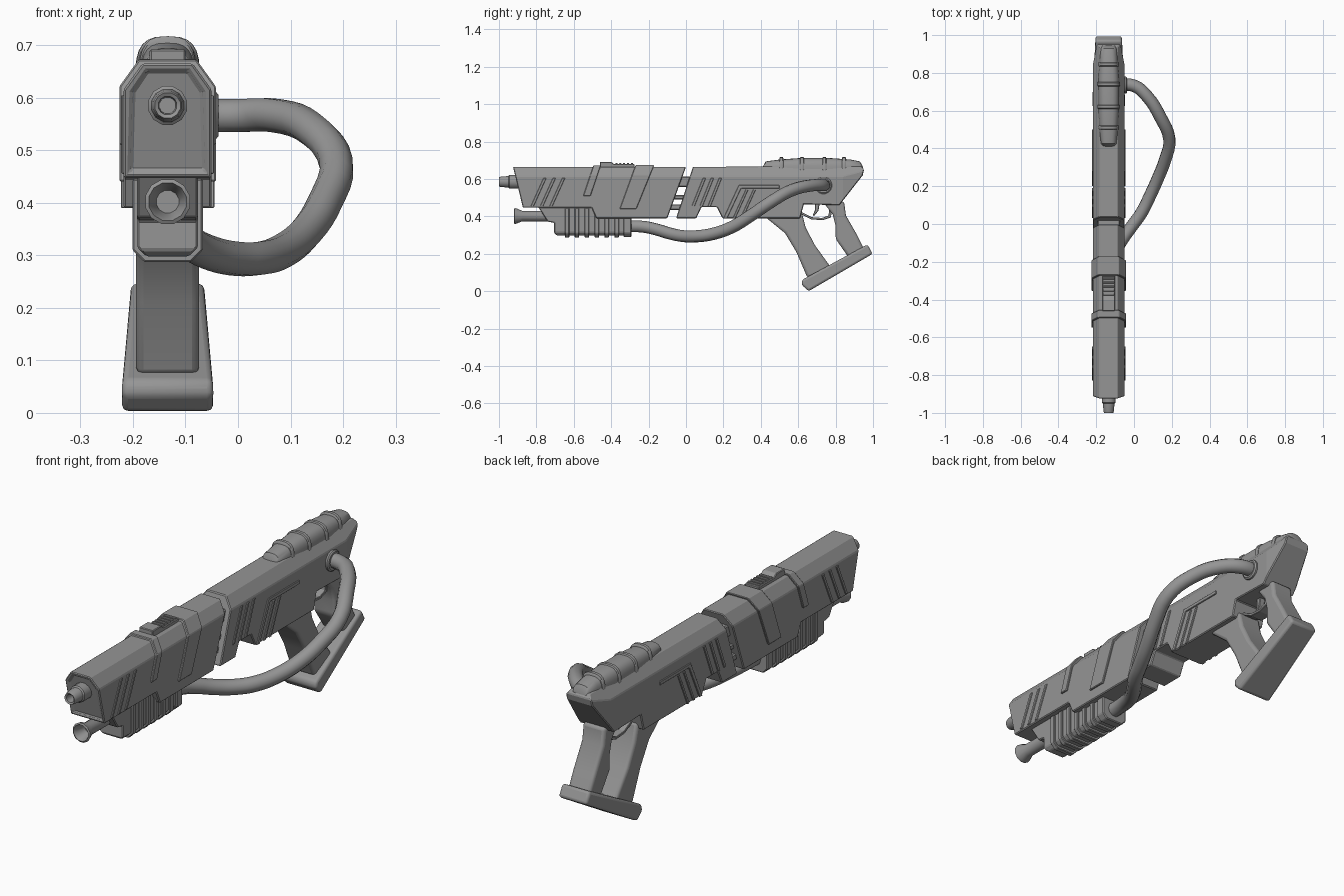
import bpy, bmesh, math
from mathutils import Vector

CX = -0.134          # centre plane of the body
cube = bpy.data.objects.get("Cube")
if cube:
    bpy.data.objects.remove(cube)

grey = bpy.data.materials.new("Plain Grey")
grey.use_nodes = True
grey.diffuse_color = (0.3, 0.3, 0.3, 1)
grey.node_tree.nodes["Principled BSDF"].inputs["Base Color"].default_value = (0.3, 0.3, 0.3, 1)


def finish(name, bm, bevel=0.0, segments=1, smooth=False):
    bmesh.ops.recalc_face_normals(bm, faces=bm.faces)
    mesh = bpy.data.meshes.new(name)
    bm.to_mesh(mesh)
    bm.free()
    mesh.materials.append(grey)
    ob = bpy.data.objects.new(name, mesh)
    bpy.context.collection.objects.link(ob)
    if bevel:
        mod = ob.modifiers.new("Bevel", "BEVEL")
        mod.width, mod.segments, mod.limit_method = bevel, segments, "ANGLE"
    if smooth:
        bpy.ops.object.select_all(action="DESELECT")
        ob.select_set(True)
        bpy.context.view_layer.objects.active = ob
        bpy.ops.object.shade_smooth_by_angle(angle=math.radians(40))
    return ob


def prism(profile, half):
    """Side outline (y, z) extruded evenly about the centre plane."""
    bm = bmesh.new()
    face = bm.faces.new([bm.verts.new((CX - half, y, z)) for y, z in profile])
    ext = bmesh.ops.extrude_face_region(bm, geom=[face])
    verts = [v for v in ext["geom"] if isinstance(v, bmesh.types.BMVert)]
    bmesh.ops.translate(bm, verts=verts, vec=(2 * half, 0, 0))
    bmesh.ops.recalc_face_normals(bm, faces=bm.faces)
    return bm


def shave(bm, x, y, z, normal):
    """Slice the same slanted plane off both sides."""
    for s in (1, -1):
        cut = bmesh.ops.bisect_plane(
            bm, geom=bm.verts[:] + bm.edges[:] + bm.faces[:], clear_outer=True,
            plane_co=(CX + s * x, y, z), plane_no=Vector((s * normal[0], *normal[1:])).normalized())
        edges = [e for e in cut["geom_cut"] if isinstance(e, bmesh.types.BMEdge)]
        bmesh.ops.holes_fill(bm, edges=edges)


def shell(profile, half=0.084, lift=0.0):
    bm = prism(profile, half)
    shave(bm, half, 0, 0.615 + lift, (0.05, 0, 0.036))
    return bm


def loft(name, rings, smooth=True, caps=True):
    bm = bmesh.new()
    loops = [[bm.verts.new(p) for p in ring] for ring in rings]
    n = len(loops[0])
    for a, b in zip(loops, loops[1:]):
        for i in range(n):
            j = (i + 1) % n
            bm.faces.new((a[i], a[j], b[j], b[i]))
    if caps:
        bm.faces.new(loops[0])
        bm.faces.new(loops[-1])
    return finish(name, bm, smooth=smooth)


def lathe(name, steps, centre, axis="y", n=12):
    """Turned part: steps are (radius, distance along the axis)."""
    rings = []
    for r, d in steps:
        ring = []
        for i in range(n):
            t = 2 * math.pi * (i + 0.5) / n
            u, v = r * math.cos(t), r * math.sin(t)
            off = (u, d, v) if axis == "y" else (d, u, v)
            ring.append(Vector(centre) + Vector(off))
        rings.append(ring)
    return loft(name, rings)


def box(y0, y1, z0, z1):
    return [(y0, z0), (y1, z0), (y1, z1), (y0, z1)]


def slant(y, z0, z1, width, lean=0.45):
    top = y + (z1 - z0) * lean
    return [(y, z0), (y + width, z0), (top + width, z1), (top, z1)]


# Front housing with a recessed nose panel
bm = shell([(-0.925, 0.665), (-0.872, 0.447), (-0.505, 0.447), (-0.48, 0.39), (-0.1, 0.39), (0, 0.665)])
nose = min(bm.faces, key=lambda f: f.normal.y + f.calc_center_median().y)
bmesh.ops.inset_region(bm, faces=[nose], thickness=0.016, depth=0)
bmesh.ops.inset_region(bm, faces=[nose], thickness=0.004, depth=-0.008)
finish("front_housing", bm, 0.004)

# Rear housing, tapering at the back end
bm = shell([(0.037, 0.665), (-0.053, 0.39), (0.055, 0.39), (0.083, 0.45), (0.165, 0.45), (0.195, 0.39),
            (0.61, 0.39), (0.63, 0.465), (0.82, 0.46), (0.945, 0.62), (0.952, 0.65), (0.937, 0.668)])
shave(bm, 0.084, 0.84, 0, (0.11, 0.021, 0))
finish("rear_housing", bm, 0.004)

# Links seen through the slanted gap
for i, (y, z, h) in enumerate([(0, 0.585, 0.055), (-0.03, 0.503, 0.025), (-0.05, 0.45, 0.03)]):
    finish(f"gap_link_{i}", prism(box(y - 0.08, y + 0.09, z - h / 2, z + h / 2), 0.06), 0.005)

# Raised saddle bands over the front housing
finish("narrow_band", shell([(-0.55, 0.51), (-0.51, 0.51), (-0.455, 0.673), (-0.495, 0.673)], 0.092, 0.006), 0.003)
finish("wide_band", shell([(-0.355, 0.44), (-0.265, 0.44), (-0.17, 0.674), (-0.27, 0.674)], 0.092, 0.006), 0.003)

# Slanted slats standing proud on both sides
for i in range(3):
    finish(f"front_slat_{i}", prism(slant(-0.83 + 0.05 * i, 0.455, 0.605, 0.016), 0.088), 0.002)
    finish(f"middle_slat_{i}", prism(slant(0.03 + 0.043 * i, 0.455, 0.605, 0.016, 0.4), 0.088), 0.002)
for i in range(2):
    finish(f"rear_slat_{i}", prism(slant(0.25 + 0.04 * i, 0.39, 0.545, 0.014), 0.088), 0.002)
finish("rear_angle_slat", prism([(0.2, 0.39), (0.22, 0.39), (0.295, 0.55), (0.5, 0.55),
                                 (0.5, 0.567), (0.282, 0.567)], 0.089), 0.002)

# Top sight block with serrations
finish("sight_block", prism([(-0.46, 0.66), (-0.46, 0.692), (-0.4, 0.692), (-0.385, 0.68),
                             (-0.275, 0.68), (-0.275, 0.66)], 0.034), 0.003)
for i in range(5):
    finish(f"sight_ridge_{i}", prism(box(-0.378 + 0.021 * i, -0.367 + 0.021 * i, 0.67, 0.686), 0.03), 0.002)


# Rounded rear hump and its raised straps
def dome(y, half, top, n=12):
    pts = []
    for i in range(n + 1):
        c, s = math.cos(math.pi * i / n), math.sin(math.pi * i / n)
        pts.append((CX + half * math.copysign(abs(c) ** 0.7, c), y, 0.645 + (top - 0.645) * max(s, 0) ** 0.7))
    return pts


loft("rear_hump", [dome(*s) for s in [(0.41, 0.035, 0.665), (0.425, 0.042, 0.694), (0.5, 0.05, 0.704),
                                      (0.61, 0.056, 0.712), (0.77, 0.057, 0.712), (0.88, 0.048, 0.704),
                                      (0.93, 0.042, 0.694), (0.945, 0.036, 0.668)]])
for i, (y, w) in enumerate([(0.51, 0.054), (0.62, 0.06), (0.74, 0.061), (0.845, 0.055)]):
    loft(f"hump_strap_{i}", [dome(y - 0.011, w - 0.003, 0.712), dome(y - 0.007, w, 0.717),
                             dome(y + 0.007, w, 0.717), dome(y + 0.011, w - 0.003, 0.712)])

# Upper and lower barrels with hollow muzzles
lathe("upper_barrel", [(0.016, 0.06), (0.018, 0.004), (0.025, 0), (0.028, 0.008), (0.032, 0.05),
                       (0.038, 0.055), (0.038, 0.14)], (CX, -1, 0.585))
lathe("lower_barrel", [(0.022, 0.06), (0.032, 0.01), (0.037, 0), (0.044, 0.004), (0.042, 0.014),
                       (0.029, 0.045), (0.029, 0.22)], (CX, -0.92, 0.402))

# Fore grip under the front housing with wrap-around ribs
bm = prism([(-0.79, 0.45), (-0.74, 0.372), (-0.705, 0.366), (-0.705, 0.31), (-0.69, 0.298),
            (-0.31, 0.298), (-0.295, 0.31), (-0.295, 0.45)], 0.058)
shave(bm, 0.058, 0, 0.315, (0.02, 0, -0.02))
finish("fore_grip", bm, 0.004)
for i in range(6):
    y = -0.648 + 0.053 * i
    bm = prism(box(y, y + 0.024, 0.287, 0.445), 0.067)
    shave(bm, 0.067, 0, 0.31, (0.02, 0, -0.02))
    finish(f"fore_grip_rib_{i}", bm, 0.003)
bm = prism(box(-0.335, -0.292, 0.29, 0.4), 0.065)
shave(bm, 0.065, 0, 0.312, (0.02, 0, -0.02))
finish("fore_grip_end", bm, 0.004)

# Hose looping out to the left side
curve = bpy.data.curves.new("hose", "CURVE")
curve.dimensions = "3D"
curve.bevel_depth, curve.bevel_resolution, curve.resolution_u = 0.033, 3, 4
curve.use_fill_caps = True
path = [(-0.09, 0.735, 0.566), (0, 0.732, 0.566), (0.07, 0.675, 0.566), (0.14, 0.565, 0.54),
        (0.187, 0.45, 0.475), (0.165, 0.34, 0.4), (0.13, 0.25, 0.345), (0.085, 0.15, 0.308),
        (0.04, 0.06, 0.294), (-0.01, -0.01, 0.294), (-0.06, -0.08, 0.307), (-0.1, -0.15, 0.328),
        (-0.128, -0.23, 0.345), (CX, -0.32, 0.347)]
spline = curve.splines.new("BEZIER")
spline.bezier_points.add(len(path) - 1)
for bp, co in zip(spline.bezier_points, path):
    bp.co = co
    bp.handle_left_type = bp.handle_right_type = "AUTO"
spline.use_smooth = True
curve.materials.append(grey)
bpy.context.collection.objects.link(bpy.data.objects.new("hose", curve))
lathe("hose_collar", [(0.046, -0.02), (0.046, 0.008), (0.04, 0.013), (0.03, 0.013)],
      (CX + 0.084, 0.735, 0.566), "x", 16)

# Open-frame handle: two struts joined by a tilted base
finish("front_strut", prism([(0.42, 0.4), (0.53, 0.31), (0.59, 0.21), (0.65, 0.07), (0.78, 0.12),
                             (0.69, 0.245), (0.64, 0.34), (0.62, 0.42)], 0.06), 0.014, 3, True)
finish("rear_strut", prism([(0.73, 0.48), (0.785, 0.41), (0.8, 0.35), (0.8, 0.28), (0.87, 0.18),
                            (0.955, 0.22), (0.915, 0.3), (0.855, 0.405), (0.845, 0.48)], 0.055), 0.014, 3, True)
bm = prism([(0.618, 0.035), (0.655, 0), (0.998, 0.2), (0.97, 0.25), (0.622, 0.062)], 0.087)
for v in bm.verts:
    if v.co.y > 0.8:
        v.co.x = CX + (v.co.x - CX) * 0.8
finish("handle_base", bm, 0.012, 3, True)

# Trigger and its guard
outer = [(0.61, 0.415), (0.67, 0.384), (0.73, 0.38), (0.775, 0.395), (0.785, 0.47)]
inner = [(0.77, 0.47), (0.762, 0.405), (0.727, 0.392), (0.673, 0.396), (0.61, 0.428)]
finish("trigger_guard", prism(outer + inner, 0.032), 0.002)
finish("trigger", prism([(0.69, 0.47), (0.715, 0.47), (0.708, 0.43), (0.685, 0.402),
                         (0.677, 0.405), (0.69, 0.435)], 0.014), 0.003)
